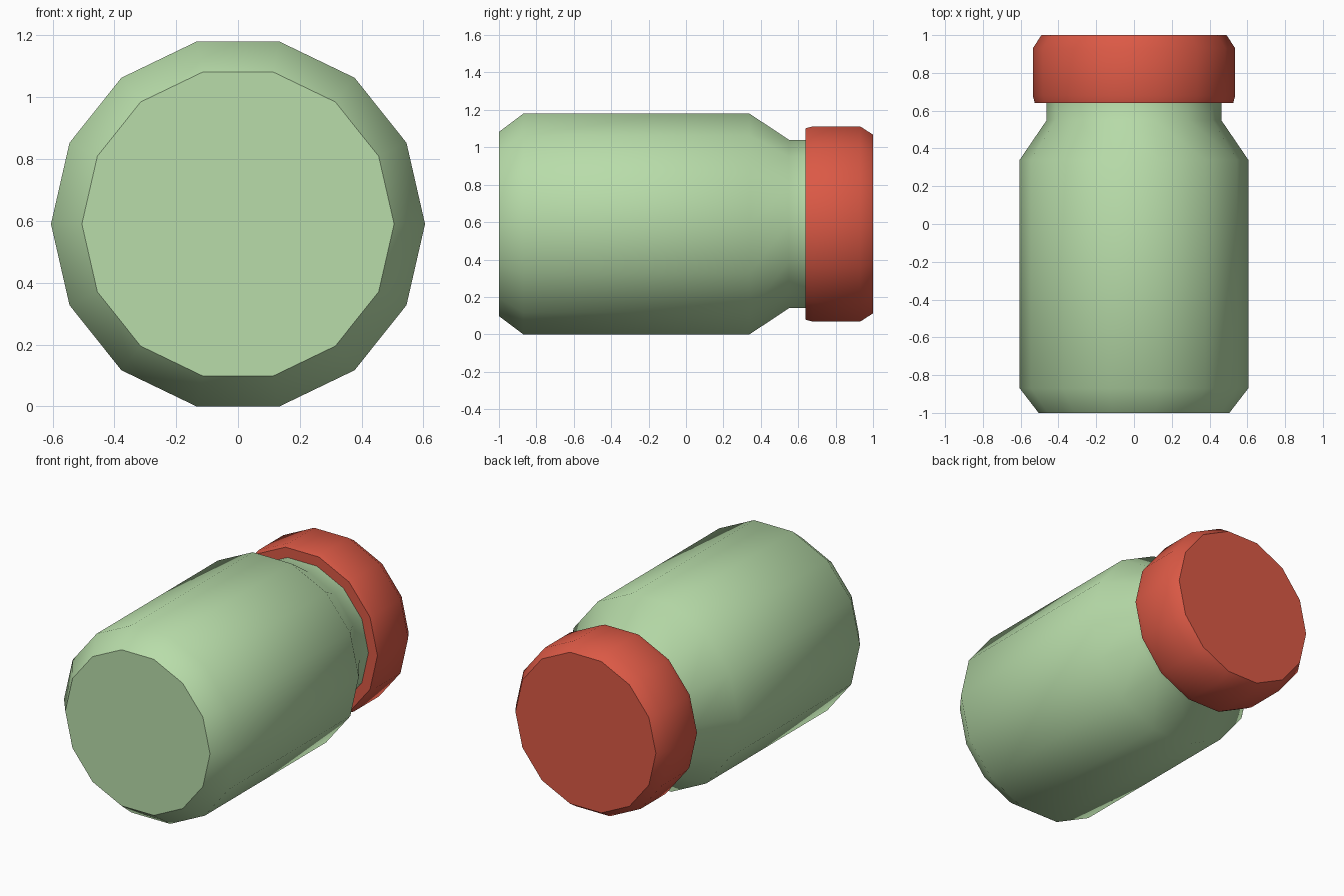
import bpy
import bmesh
from math import cos, sin, pi, radians

SIDES = 14
AXIS_Z = 0.59  # height of the jar's lying axis

cube = bpy.data.objects.get("Cube")
if cube:
    bpy.data.objects.remove(cube, do_unlink=True)


def flat_material(name, rgb):
    mat = bpy.data.materials.new(name)
    mat.use_nodes = True
    colour = (*rgb, 1.0)
    mat.diffuse_color = colour
    bsdf = mat.node_tree.nodes["Principled BSDF"]
    bsdf.inputs["Base Color"].default_value = colour
    bsdf.inputs["Roughness"].default_value = 0.8
    return mat


def lathe(name, profile, mat):
    """Turn (y, radius) points around the lying axis and close both ends."""
    bm = bmesh.new()
    rings = []
    for y, r in profile:
        angles = [2 * pi * i / SIDES for i in range(SIDES)]
        rings.append([bm.verts.new((r * cos(a), y, AXIS_Z + r * sin(a))) for a in angles])
    for low, high in zip(rings, rings[1:]):
        for i in range(SIDES):
            j = (i + 1) % SIDES
            bm.faces.new((low[i], low[j], high[j], high[i]))
    bm.faces.new(rings[0])
    bm.faces.new(rings[-1])
    bmesh.ops.recalc_face_normals(bm, faces=bm.faces)
    mesh = bpy.data.meshes.new(name)
    bm.to_mesh(mesh)
    bm.free()
    mesh.materials.append(mat)
    obj = bpy.data.objects.new(name, mesh)
    bpy.context.collection.objects.link(obj)
    # Smooth walls, crisp flat ends
    bpy.ops.object.select_all(action="DESELECT")
    obj.select_set(True)
    bpy.context.view_layer.objects.active = obj
    bpy.ops.object.shade_smooth_by_angle(angle=radians(45))
    return obj


green = flat_material("pale green", (0.48, 0.72, 0.40))
red = flat_material("brick red", (0.71, 0.10, 0.06))

# Jar body: bevelled base, straight wall, shoulder and neck
lathe("jar_body", [(-1, 0.505), (-0.87, 0.605), (0.34, 0.605),
                   (0.55, 0.462), (0.7, 0.462)], green)

# Lid: slightly bevelled rim, wall and bevelled top
lathe("lid", [(0.64, 0.525), (0.68, 0.536), (0.93, 0.536), (1, 0.49)], red)
